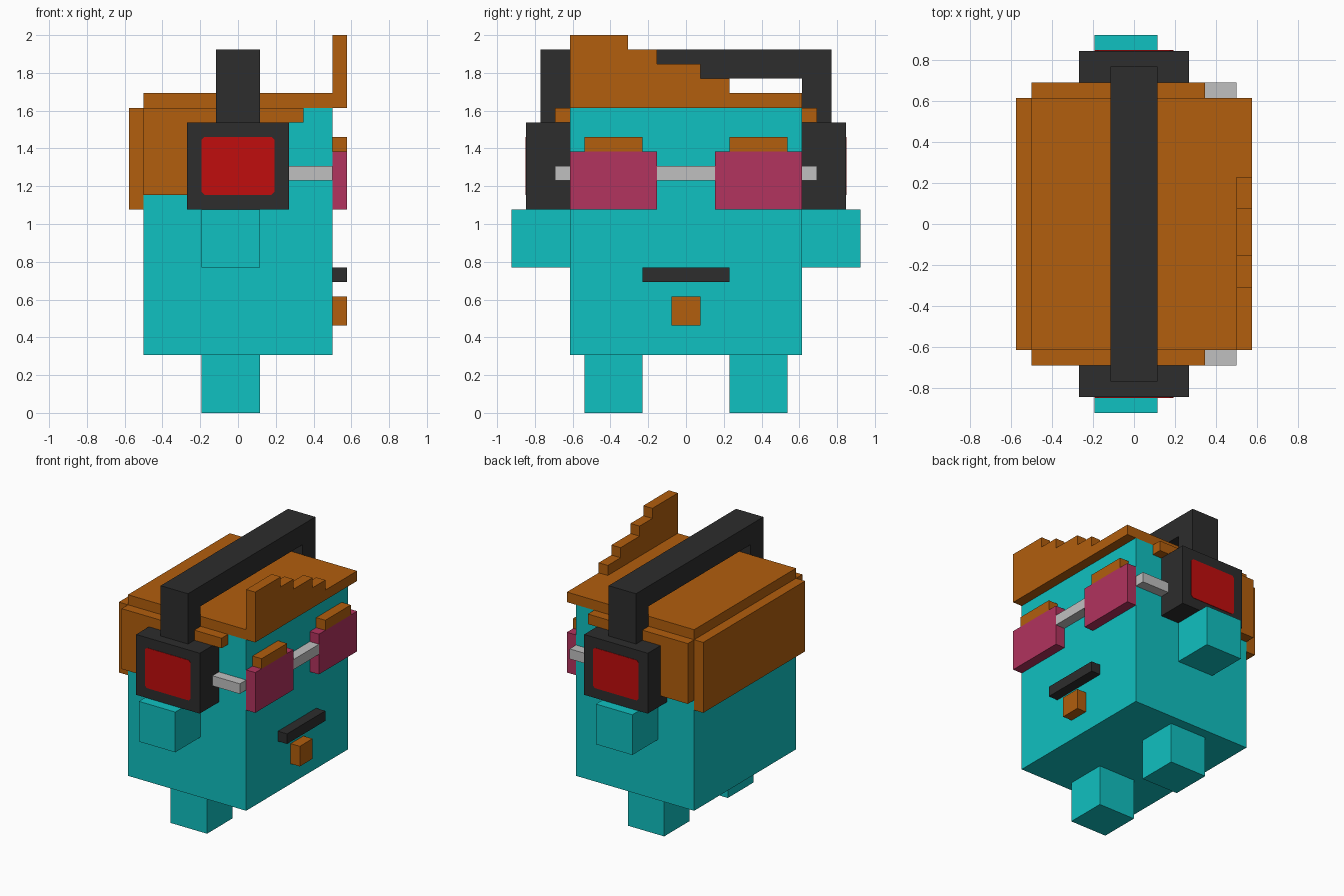
import bpy, bmesh
from mathutils import Vector

if "Cube" in bpy.data.objects:
    bpy.data.objects.remove(bpy.data.objects["Cube"], do_unlink=True)

U = 1 / 13  # one block of the model; all sizes below are in blocks


def material(name, r, g, b):
    m = bpy.data.materials.new(name)
    m.use_nodes = True
    m.diffuse_color = (r, g, b, 1)
    m.node_tree.nodes["Principled BSDF"].inputs["Base Color"].default_value = (r, g, b, 1)
    return m


TEAL = material("teal skin", 0.005, 0.533, 0.533)
HAIR = material("orange brown hair", 0.445, 0.112, 0.004)
DARK = material("charcoal", 0.026, 0.026, 0.026)
RED = material("red", 0.527, 0.004, 0.004)
PINK = material("pink lens", 0.445, 0.033, 0.112)
GREY = material("light grey", 0.527, 0.527, 0.527)


def prism(name, mat, points, offset):
    """Extrude a flat outline (3D points, in blocks) along offset."""
    bm = bmesh.new()
    face = bm.faces.new([bm.verts.new(Vector(p) * U) for p in points])
    ext = bmesh.ops.extrude_face_region(bm, geom=[face], use_keep_orig=True)
    moved = [v for v in ext["geom"] if isinstance(v, bmesh.types.BMVert)]
    bmesh.ops.translate(bm, verts=moved, vec=Vector(offset) * U)
    bmesh.ops.recalc_face_normals(bm, faces=bm.faces)
    me = bpy.data.meshes.new(name)
    bm.to_mesh(me)
    bm.free()
    me.materials.append(mat)
    ob = bpy.data.objects.new(name, me)
    bpy.context.collection.objects.link(ob)
    return ob


def box(name, mat, x, y, z):
    pts = [(x[0], y[0], z[0]), (x[1], y[0], z[0]), (x[1], y[1], z[0]), (x[0], y[1], z[0])]
    return prism(name, mat, pts, (0, 0, z[1] - z[0]))


FACE = (6.5, 7.5)  # depth of everything stuck on the face, which looks along +x

# Body, mouth and beard
box("body", TEAL, (-6.5, 6.5), (-8, 8), (4, 21))
box("mouth", DARK, FACE, (-3, 3), (9, 10))
box("chin_beard", HAIR, FACE, (-1, 1), (6, 8))
box("glasses_bridge", GREY, FACE, (-2, 2), (16, 17))

# Hair: top slab, back panel and the stepped quiff
box("hair_top", HAIR, (-6.5, 7.5), (-8, 8), (21, 22))
box("hair_back", HAIR, (-7.5, -6.5), (-8, 8), (14, 21))
quiff = [(-8, 22), (-8, 26), (-4, 26), (-4, 25), (-2, 25), (-2, 24), (1, 24), (1, 23), (3, 23), (3, 22)]
prism("hair_quiff", HAIR, [(6.5, y, z) for y, z in quiff], (1, 0, 0))

# Headphone band: an arch over the head
arch = [(-10, 20), (-10, 25), (10, 25), (10, 20), (8, 20), (8, 23), (-8, 23), (-8, 20)]
prism("headphone_band", DARK, [(-1.5, y, z) for y, z in arch], (3, 0, 0))

# Parts that come in pairs
for side, s in (("left", 1), ("right", -1)):
    def pair(name, mat, x, y, z):
        return box(side + "_" + name, mat, x, sorted((s * y[0], s * y[1])), z)

    pair("leg", TEAL, (-2.5, 1.5), (3, 7), (0, 4))
    pair("arm", TEAL, (-2.5, 1.5), (8, 12), (10, 14))
    pair("lens", PINK, FACE, (2, 8), (14, 18))
    pair("eyebrow", HAIR, FACE, (3, 7), (18, 19))
    pair("glasses_temple", GREY, (3.5, 6.5), (8, 9), (16, 17))
    pair("ear_cup", DARK, (-3.5, 3.5), (8, 11), (14, 20))

    # Side hair: deep at the back, a thin strip towards the front
    outline = [(-6.5, 15), (-3.5, 15), (-3.5, 20), (4.5, 20), (4.5, 21), (-6.5, 21)]
    prism(side + "_side_hair", HAIR, [(x, 8 * s, z) for x, z in outline], (0, s, 0))

    # Red panel with slightly clipped corners on the ear cup
    a, b, c = 2.5, 2, 0.2
    panel = [(-a + c, -b), (a - c, -b), (a, -b + c), (a, b - c),
             (a - c, b), (-a + c, b), (-a, b - c), (-a, -b + c)]
    prism(side + "_ear_cup_panel", RED, [(x, 10.98 * s, 17 + z) for x, z in panel], (0, 0.06 * s, 0))
